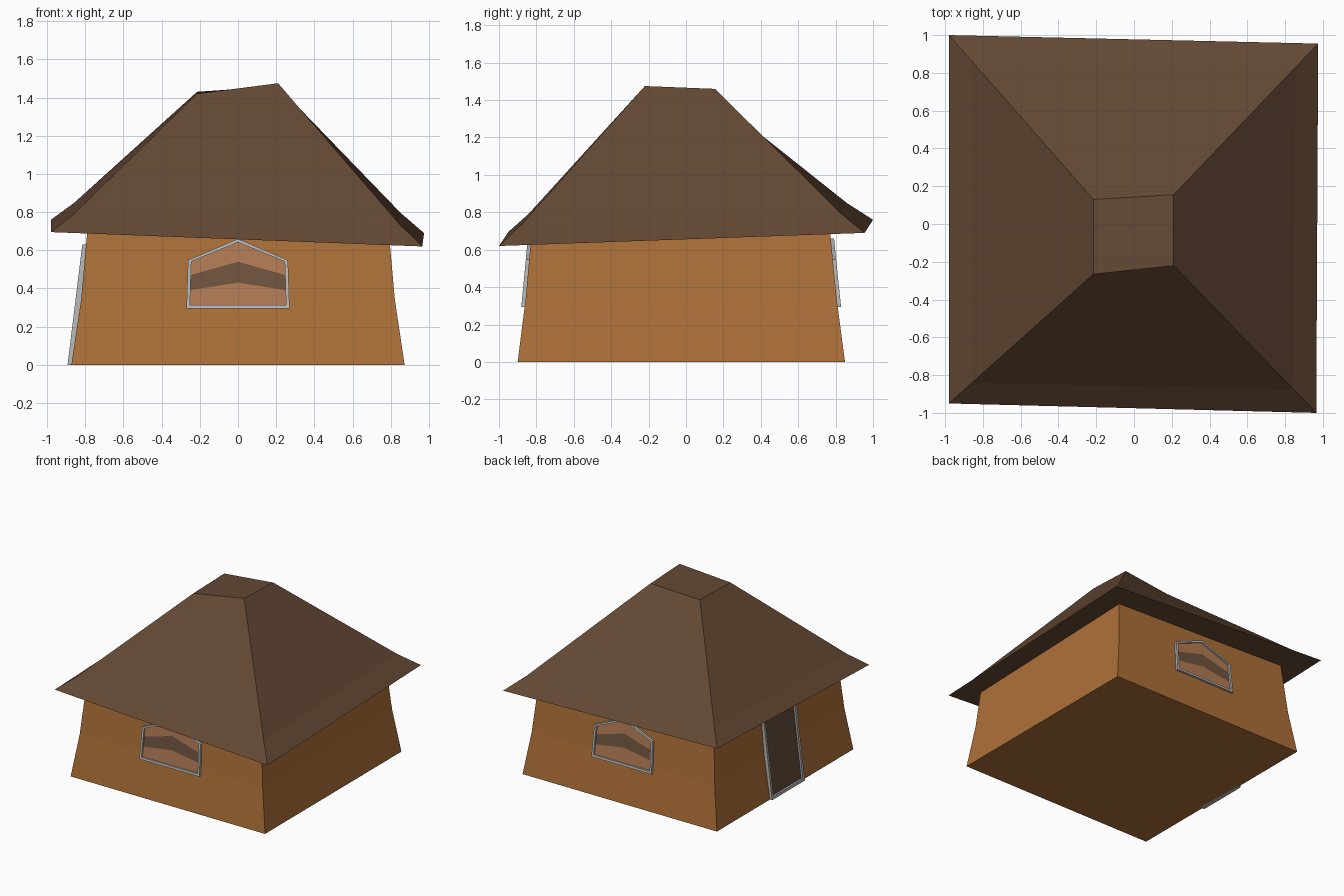
import bpy, bmesh
from mathutils import Vector

if "Cube" in bpy.data.objects:
    bpy.data.objects.remove(bpy.data.objects["Cube"])


def mat(name, rgb):
    m = bpy.data.materials.new(name)
    m.diffuse_color = (*rgb, 1)
    m.use_nodes = True
    m.node_tree.nodes["Principled BSDF"].inputs["Base Color"].default_value = m.diffuse_color
    return m


WALL = mat("wall_wood", (0.42, 0.163, 0.04))
ROOF = mat("roof_brown", (0.127, 0.065, 0.034))
PANE = mat("pane_light", (0.45, 0.20, 0.09))
BAND = mat("pane_dark", (0.16, 0.09, 0.05))
DOOR = mat("door_brown", (0.13, 0.08, 0.05))
GREY = mat("frame_grey", (0.5, 0.5, 0.5))


def loft(name, rings, material, loop=False):
    """Join rings of points; cap the ends, or close the loop for a hollow frame."""
    bm = bmesh.new()
    vs = [[bm.verts.new(p) for p in r] for r in rings]
    n = len(vs[0])
    pairs = list(zip(vs, vs[1:]))
    if loop:
        pairs.append((vs[-1], vs[0]))
    else:
        bm.faces.new(vs[0][::-1])
        bm.faces.new(vs[-1])
    for a, b in pairs:
        for i in range(n):
            j = (i + 1) % n
            bm.faces.new((a[i], a[j], b[j], b[i]))
    bmesh.ops.recalc_face_normals(bm, faces=bm.faces)
    me = bpy.data.meshes.new(name)
    bm.to_mesh(me)
    bm.free()
    me.materials.append(material)
    ob = bpy.data.objects.new(name, me)
    bpy.context.collection.objects.link(ob)
    return ob


# Walls: tapering, slightly flared towards the ground (z, half x, front y, back y)
LEVELS = [(0, 0.873, -0.90, 0.85), (0.34, 0.822, -0.857, 0.805),
          (0.75, 0.785, -0.82, 0.765)]
loft("walls", [[(-x, f, z), (x, f, z), (x, b, z), (-x, b, z)]
               for z, x, f, b in LEVELS], WALL)

# Roof: crooked hipped roof with a small flare near the eaves and a flat cap
eave = [Vector(p) for p in ((-0.98, -0.95, 0.695), (0.965, -1.0, 0.62),
                            (0.975, 0.955, 0.69), (-0.98, 1.0, 0.76))]
cap = [Vector(p) for p in ((-0.215, -0.265, 1.42), (0.21, -0.22, 1.475),
                           (0.21, 0.155, 1.46), (-0.215, 0.13, 1.43))]
flare = [e.lerp(c, 0.16) - Vector((0, 0, 0.018)) for e, c in zip(eave, cap)]
loft("roof", [eave, flare, cap], ROOF)


def wall_at(z, col):
    (a, b) = LEVELS[:2] if z < 0.34 else LEVELS[1:]
    t = (z - a[0]) / (b[0] - a[0])
    return a[col] + (b[col] - a[col]) * t


def place(side, pts, d):
    """Put (u, z) points on a wall, pushed out by d."""
    if side == "front":
        return [(u, wall_at(z, 2) - d, z) for u, z in pts]
    if side == "back":
        return [(u, wall_at(z, 3) + d, z) for u, z in pts]
    return [(-wall_at(z, 1) - d, u, z) for u, z in pts]


def inset(pts, w):
    us, zs = [p[0] for p in pts], [p[1] for p in pts]
    cu, cz = (min(us) + max(us)) / 2, (min(zs) + max(zs)) / 2
    su, sz = 1 - 2 * w / (max(us) - min(us)), 1 - 2 * w / (max(zs) - min(zs))
    return [(cu + (u - cu) * su, cz + (z - cz) * sz) for u, z in pts]


def frame(name, side, outer, w=0.018, d=0.018):
    inner = inset(outer, w)
    loft(name, [place(side, outer, -0.02), place(side, outer, d),
                place(side, inner, d), place(side, inner, -0.02)], GREY, True)


def panel(name, side, pts, material):
    loft(name, [place(side, pts, -0.015), place(side, pts, 0.005)], material)


# Gabled windows, front and back, each with a dark chevron band across the glass
for s in ("front", "back"):
    frame(s + "_window_frame", s, [(-0.27, 0.295), (0.27, 0.295), (0.262, 0.548),
                                   (0, 0.66), (-0.262, 0.548)])
    panel(s + "_lower_pane", s, [(-0.26, 0.305), (0.26, 0.305), (0.257, 0.39),
                                 (0, 0.43), (-0.257, 0.39)], PANE)
    panel(s + "_pane_band", s, [(-0.257, 0.39), (0, 0.43), (0.257, 0.39),
                                (0.255, 0.468), (0, 0.54), (-0.255, 0.468)], BAND)
    panel(s + "_upper_pane", s, [(-0.255, 0.468), (0, 0.54), (0.255, 0.468),
                                 (0.252, 0.54), (0, 0.65), (-0.252, 0.54)], PANE)

# Door on the left wall
door = [(-0.25, 0), (0.17, 0), (0.17, 0.63), (-0.25, 0.63)]
frame("door_frame", "left", door, 0.022, 0.02)
panel("door_panel", "left", inset(door, 0.01), DOOR)
